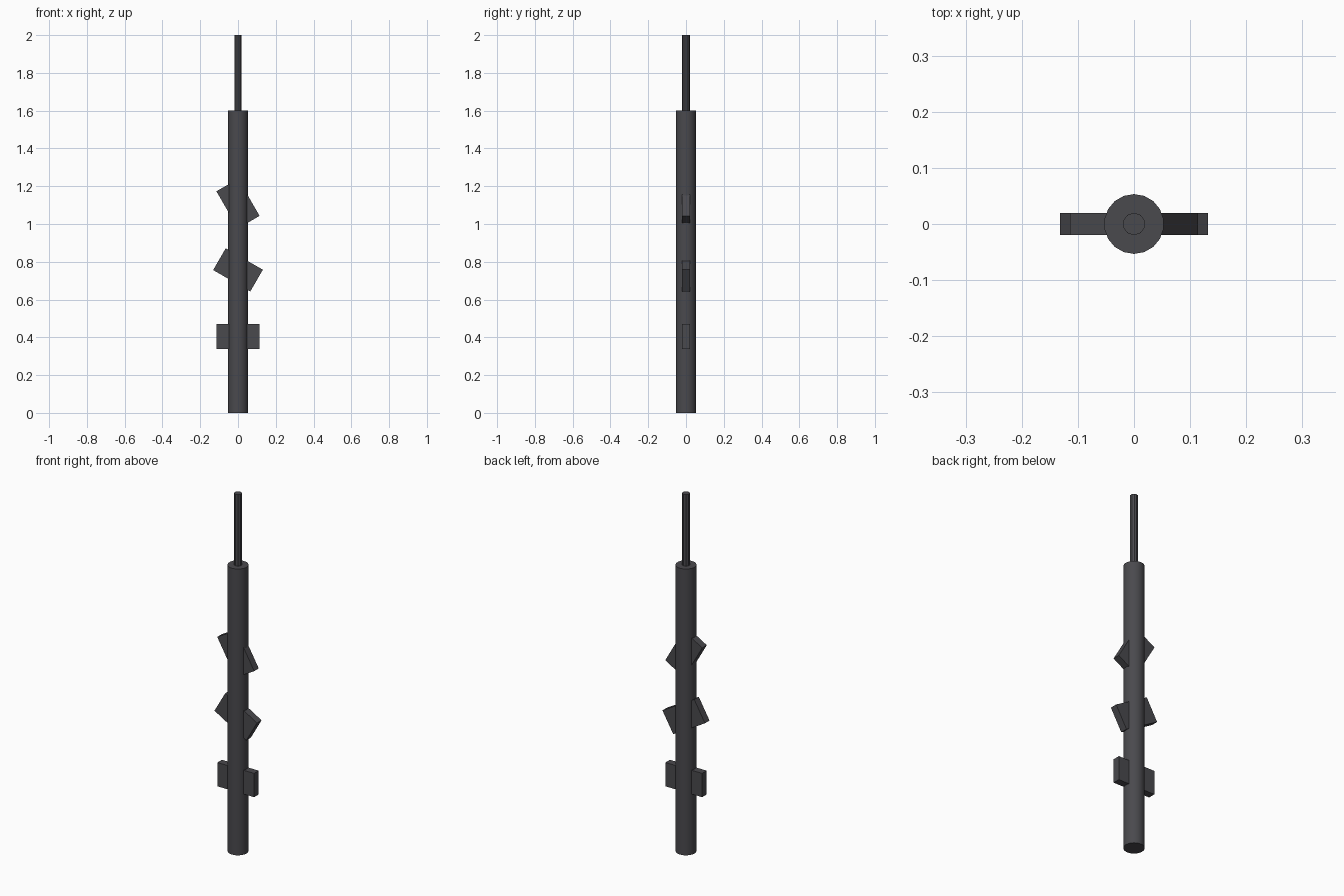
import bpy
import math

if "Cube" in bpy.data.objects:
    bpy.data.objects.remove(bpy.data.objects["Cube"])

# Single dark grey colour
grey = bpy.data.materials.new("dark_grey")
grey.diffuse_color = (0.068, 0.067, 0.075, 1)
grey.use_nodes = True
grey.node_tree.nodes["Principled BSDF"].inputs["Base Color"].default_value = grey.diffuse_color


def finish(name):
    ob = bpy.context.object
    ob.name = name
    ob.data.materials.append(grey)
    return ob


def upright_cylinder(name, sides, radius, bottom, top):
    bpy.ops.mesh.primitive_cylinder_add(
        vertices=sides, radius=radius, depth=top - bottom,
        location=(0, 0, (top + bottom) / 2))
    ob = finish(name)
    bpy.ops.object.shade_smooth_by_angle(angle=math.radians(30))
    return ob


def plank(name, height, tilt):
    bpy.ops.mesh.primitive_cube_add(size=1, location=(0, 0, height))
    ob = finish(name)
    ob.scale = (0.227, 0.04, 0.133)
    ob.rotation_euler.y = math.radians(tilt)
    return ob


# Main shaft and the thin rod on top
upright_cylinder("shaft", 18, 0.0533, 0, 1.6)
upright_cylinder("top_rod", 10, 0.02, 1.6, 2.0)

# Flat blocks through the shaft, each tilted further than the one below
for name, height, tilt in (("lower_block", 0.405, 0),
                           ("middle_block", 0.757, 30),
                           ("upper_block", 1.108, 60)):
    plank(name, height, tilt)
